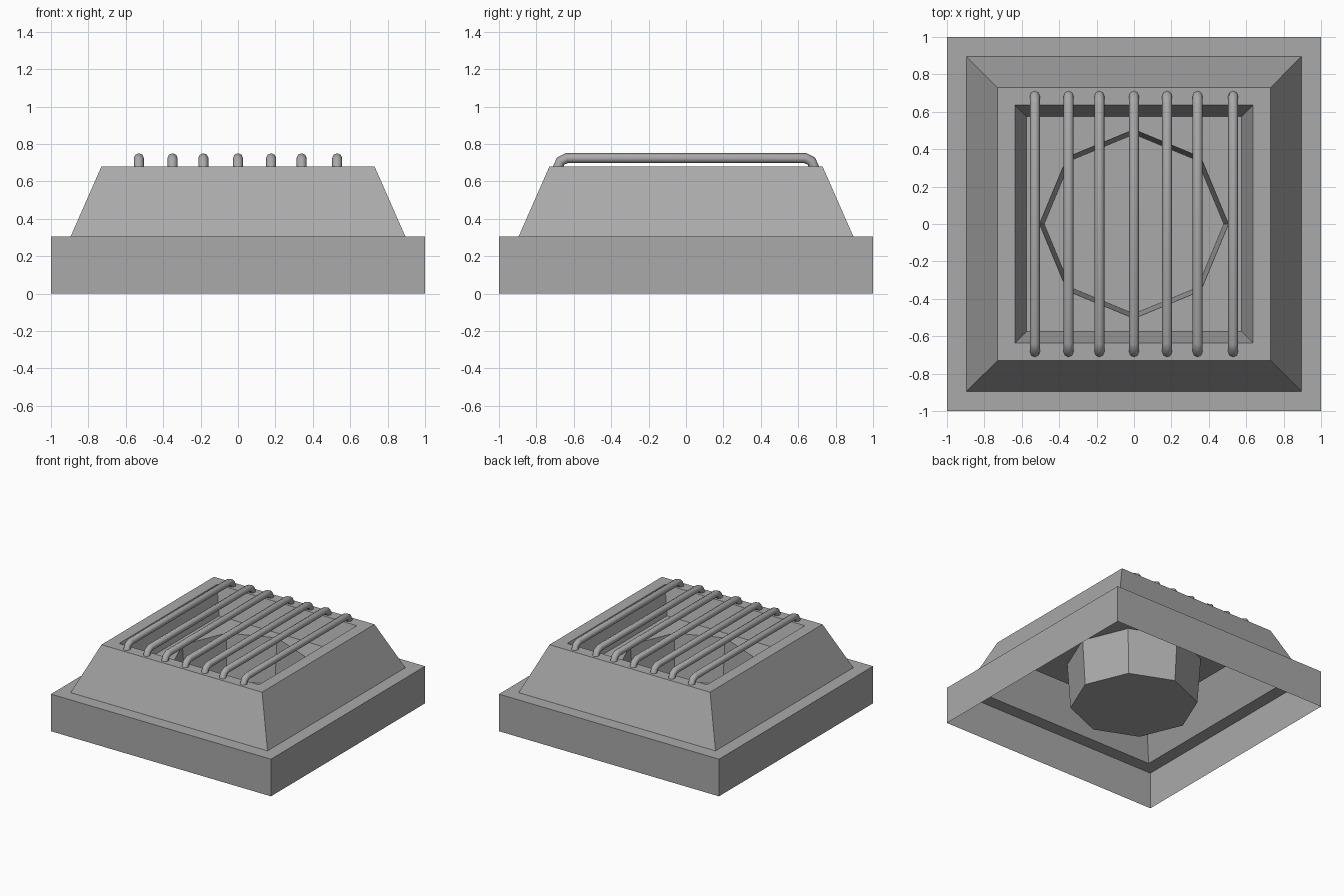
import bpy, bmesh
from math import cos, sin, pi
from mathutils import Vector

cube = bpy.data.objects.get("Cube")
if cube:
    bpy.data.objects.remove(cube, do_unlink=True)

grey = bpy.data.materials.new("mid_grey")
grey.use_nodes = True
grey.diffuse_color = (0.4, 0.4, 0.4, 1)
grey.node_tree.nodes["Principled BSDF"].inputs["Base Color"].default_value = grey.diffuse_color


def square(half, z):
    """Square ring with corners and side midpoints, matching an octagon's count."""
    ring = []
    for i in range(8):
        x, y = cos(i * pi / 4), sin(i * pi / 4)
        s = half / max(abs(x), abs(y))
        ring.append(Vector((x * s, y * s, z)))
    return ring


def octagon(radius, z):
    return [Vector((radius * cos(i * pi / 4), radius * sin(i * pi / 4), z)) for i in range(8)]


def loft(name, rings, cap_start=False, cap_end=False, smooth=False):
    """Skin a series of equal rings into one object."""
    bm = bmesh.new()
    loops = [[bm.verts.new(p) for p in ring] for ring in rings]
    for a, b in zip(loops, loops[1:]):
        for i in range(len(a)):
            j = (i + 1) % len(a)
            face = bm.faces.new((a[i], a[j], b[j], b[i]))
            face.smooth = smooth
    if cap_start:
        bm.faces.new(loops[0][::-1])
    if cap_end:
        bm.faces.new(loops[-1])
    mesh = bpy.data.meshes.new(name)
    bm.to_mesh(mesh)
    bm.free()
    mesh.materials.append(grey)
    obj = bpy.data.objects.new(name, mesh)
    bpy.context.collection.objects.link(obj)
    return obj


# Thin housing: skirt, ledge, sloped sides, top rim, recess walls, floor with hole
floor_z = 0.46
profile = [(1, 0), (1, 0.305), (0.895, 0.305), (0.73, 0.68), (0.635, 0.68), (0.575, floor_z)]
loft("housing", [square(h, z) for h, z in profile] + [octagon(0.505, floor_z)])

# Tapered eight-sided cup hanging below the floor
loft("cup", [octagon(0.505, floor_z), octagon(0.48, 0.085)], cap_end=True)

# Grille bars: bent tubes swept along y
half_path = [(-0.686, 0.67), (-0.671, 0.708), (-0.637, 0.724)]
path = [Vector((0, y, z)) for y, z in half_path]
path += [Vector((0, -p.y, p.z)) for p in reversed(path)]
radius = 0.027


def tube_rings(x):
    rings = []
    for k, p in enumerate(path):
        ahead = (path[min(k + 1, len(path) - 1)] - p).normalized()
        behind = (p - path[max(k - 1, 0)]).normalized()
        tangent = (ahead + behind).normalized()
        side = Vector((1, 0, 0))
        up = side.cross(tangent)
        rings.append([p + side * (x + radius * cos(i * pi / 4)) + up * radius * sin(i * pi / 4)
                      for i in range(8)])
    return rings


for n, x in enumerate((-0.53, -0.35, -0.185, 0, 0.177, 0.34, 0.53)):
    loft(f"grille_bar_{n + 1}", tube_rings(x), True, True, smooth=True)
